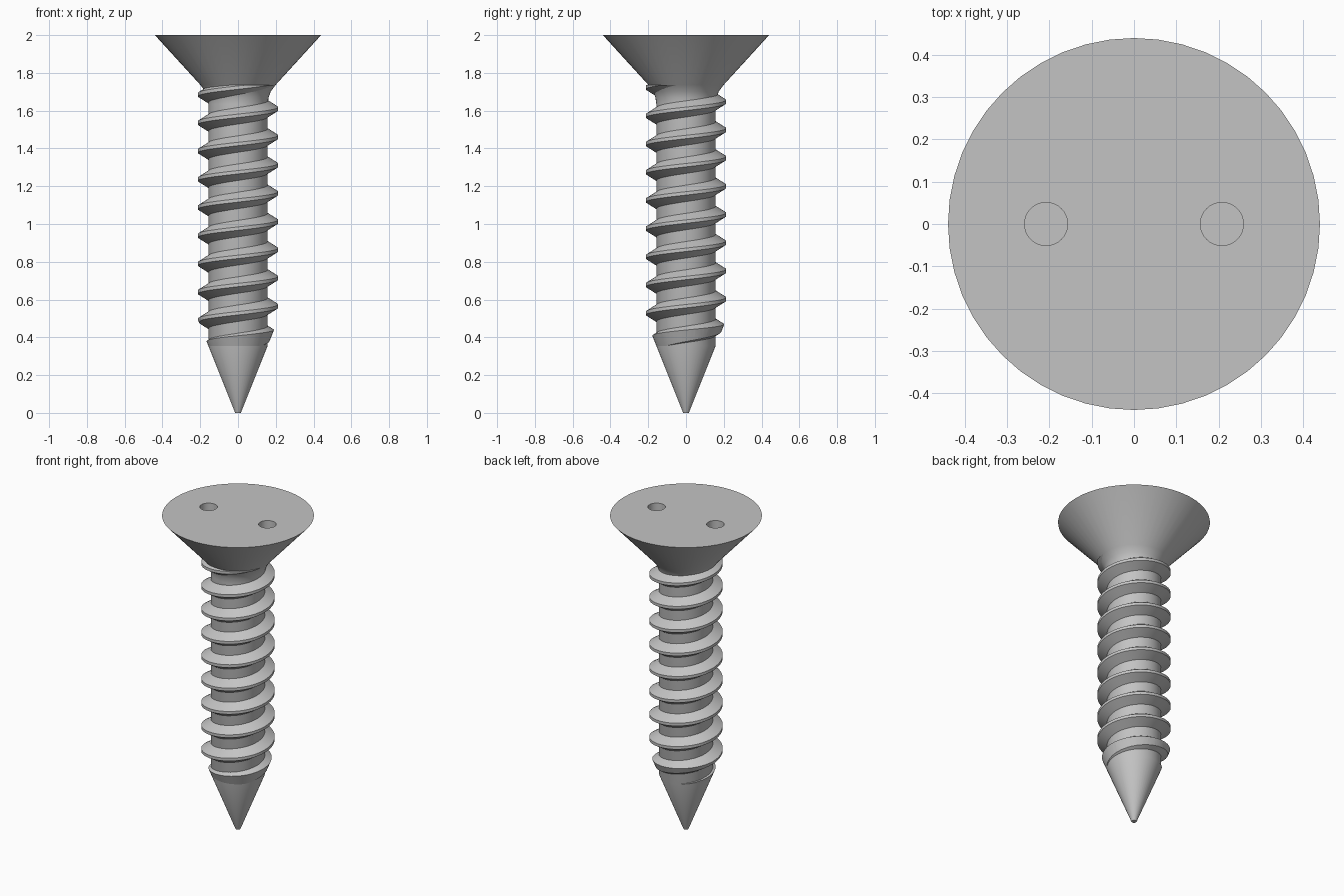
import bpy
import bmesh
from math import cos, sin, tau, radians

SIDES = 48

cube = bpy.data.objects.get("Cube")
if cube:
    bpy.data.objects.remove(cube)

steel = bpy.data.materials.new("grey steel")
steel.use_nodes = True
GREY = (0.55, 0.55, 0.55, 1)
steel.diffuse_color = GREY
steel.node_tree.nodes["Principled BSDF"].inputs["Base Color"].default_value = GREY


def loft(name, rings, closed_loops=True):
    """Skin a list of equal rings of points and cap both ends."""
    bm = bmesh.new()
    loops = [[bm.verts.new(p) for p in ring] for ring in rings]
    n = len(loops[0])
    for a, b in zip(loops, loops[1:]):
        for i in range(n):
            j = (i + 1) % n
            bm.faces.new((a[i], a[j], b[j], b[i]))
    bm.faces.new(loops[0])
    bm.faces.new(loops[-1])
    bmesh.ops.recalc_face_normals(bm, faces=bm.faces)
    mesh = bpy.data.meshes.new(name)
    bm.to_mesh(mesh)
    bm.free()
    mesh.materials.append(steel)
    obj = bpy.data.objects.new(name, mesh)
    bpy.context.collection.objects.link(obj)
    return obj


def revolve(name, profile, x=0, sides=SIDES):
    """Turn a (radius, height) profile around a vertical axis."""
    return loft(name, [[(x + r * cos(tau * i / sides), r * sin(tau * i / sides), z)
                        for i in range(sides)] for r, z in profile])


def select_only(obj):
    bpy.ops.object.select_all(action="DESELECT")
    obj.select_set(True)
    bpy.context.view_layer.objects.active = obj


def cut(obj, cutter, operation):
    """Apply a boolean and discard its cutter."""
    cutter.hide_render = True
    mod = obj.modifiers.new("cut", "BOOLEAN")
    mod.operation = operation
    mod.solver = "EXACT"
    mod.object = cutter
    select_only(obj)
    bpy.ops.object.modifier_apply(modifier=mod.name)
    bpy.data.objects.remove(cutter)


# Pointed tip, shank, fillet and countersunk head in one turned body
CORE = 0.157
TIP_TOP = 0.355
body = revolve("screw_body", [
    (0.015, 0), (CORE, TIP_TOP), (CORE, 1.635), (0.162, 1.67),
    (0.174, 1.702), (0.2, 1.737), (0.44, 2)])

# Two round driver holes in the head
for side in (-1, 1):
    hole = revolve("hole_cutter", [(0.051, 1.9), (0.051, 2.1)], side * 0.208, 32)
    cut(body, hole, "DIFFERENCE")

# Right-handed thread, swept as a blunt triangular section
PITCH = 0.1493
section = [(0.135, -0.057), (0.213, -0.009), (0.213, 0.009), (0.135, 0.057)]
rings = []
for step in range(-2 * SIDES, int(8.4 * SIDES)):
    turn = step / SIDES
    height = 0.565 + PITCH * turn
    rings.append([(r * cos(tau * turn), r * sin(tau * turn), height + dz)
                  for r, dz in section])
thread = loft("screw_thread", rings)

# Trim the thread to the tip cone and to the underside of the head
envelope = revolve("thread_envelope", [
    (CORE, TIP_TOP), (0.26, 0.613), (0.26, 1.737)])
cut(thread, envelope, "INTERSECT")

for obj in (body, thread):
    select_only(obj)
    bpy.ops.object.shade_smooth_by_angle(angle=radians(25))
